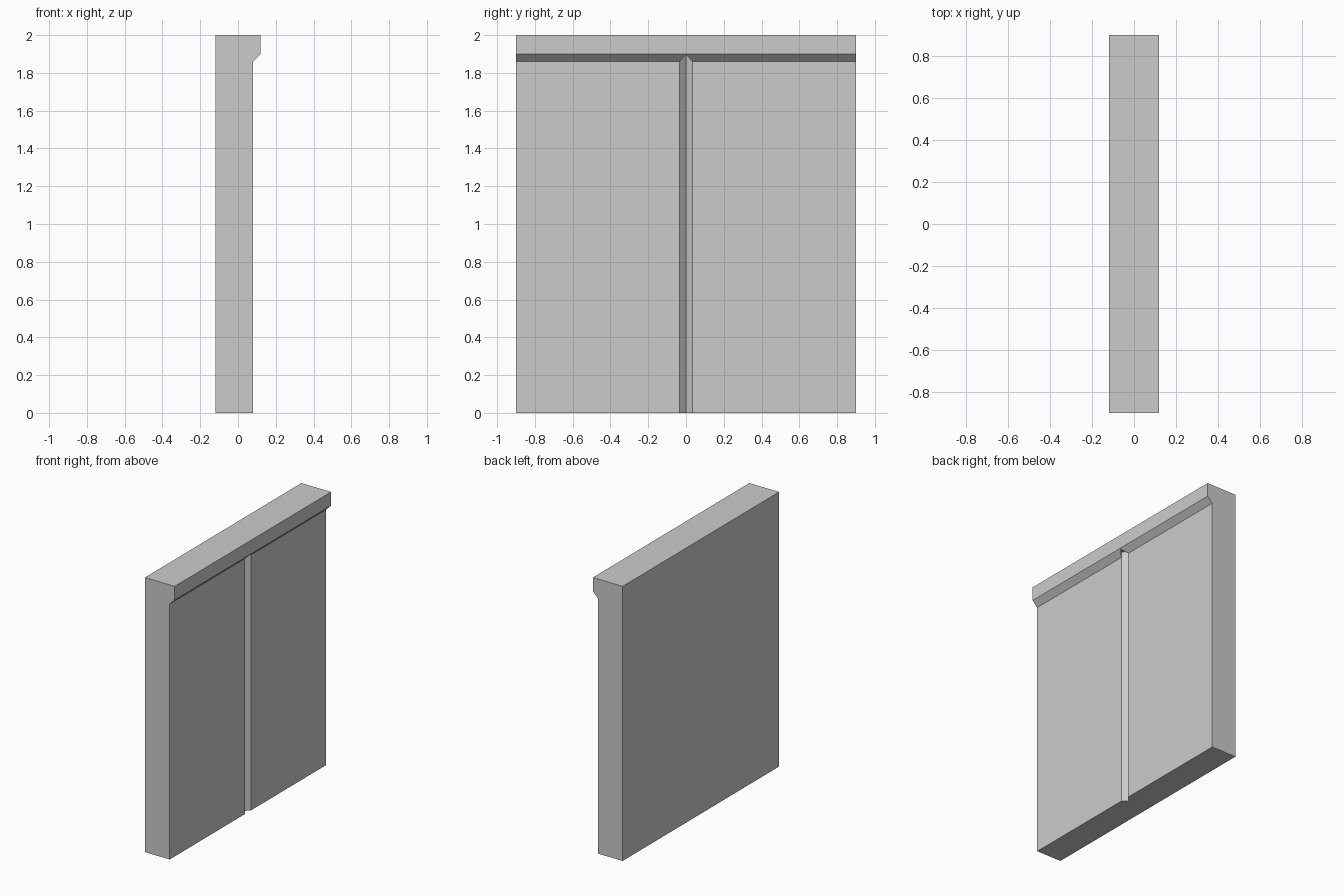
import bpy, bmesh
from mathutils import Vector

if "Cube" in bpy.data.objects:
    bpy.data.objects.remove(bpy.data.objects["Cube"])


def prism(name, points, direction):
    """Extrude a closed polygon along a direction into a solid object."""
    bm = bmesh.new()
    face = bm.faces.new([bm.verts.new(p) for p in points])
    ext = bmesh.ops.extrude_face_region(bm, geom=[face])
    verts = [g for g in ext["geom"] if isinstance(g, bmesh.types.BMVert)]
    bmesh.ops.translate(bm, verts=verts, vec=Vector(direction))
    bmesh.ops.recalc_face_normals(bm, faces=bm.faces)
    mesh = bpy.data.meshes.new(name)
    bm.to_mesh(mesh)
    bm.free()
    obj = bpy.data.objects.new(name, mesh)
    bpy.context.collection.objects.link(obj)
    return obj


# Wall panel with overhanging cap and chamfered underside
profile = [(-0.12, 0), (0.08, 0), (0.08, 1.86), (0.12, 1.90), (0.12, 2.0), (-0.12, 2.0)]
panel = prism("wall_panel", [(x, -0.9, z) for x, z in profile], (0, 1.8, 0))

# Diamond cutter for the vertical V joint in the middle, running up into the chamfer
r = 0.035
diamond = [(0.08 - r, 0), (0.08, -r), (0.08 + r, 0), (0.08, r)]
cutter = prism("joint_cutter", [(x, y, -0.1) for x, y in diamond], (0, 0, 2.0))
cutter.hide_render = True
cutter.display_type = 'WIRE'

joint = panel.modifiers.new("joint", 'BOOLEAN')
joint.operation = 'DIFFERENCE'
joint.solver = 'EXACT'
joint.object = cutter
